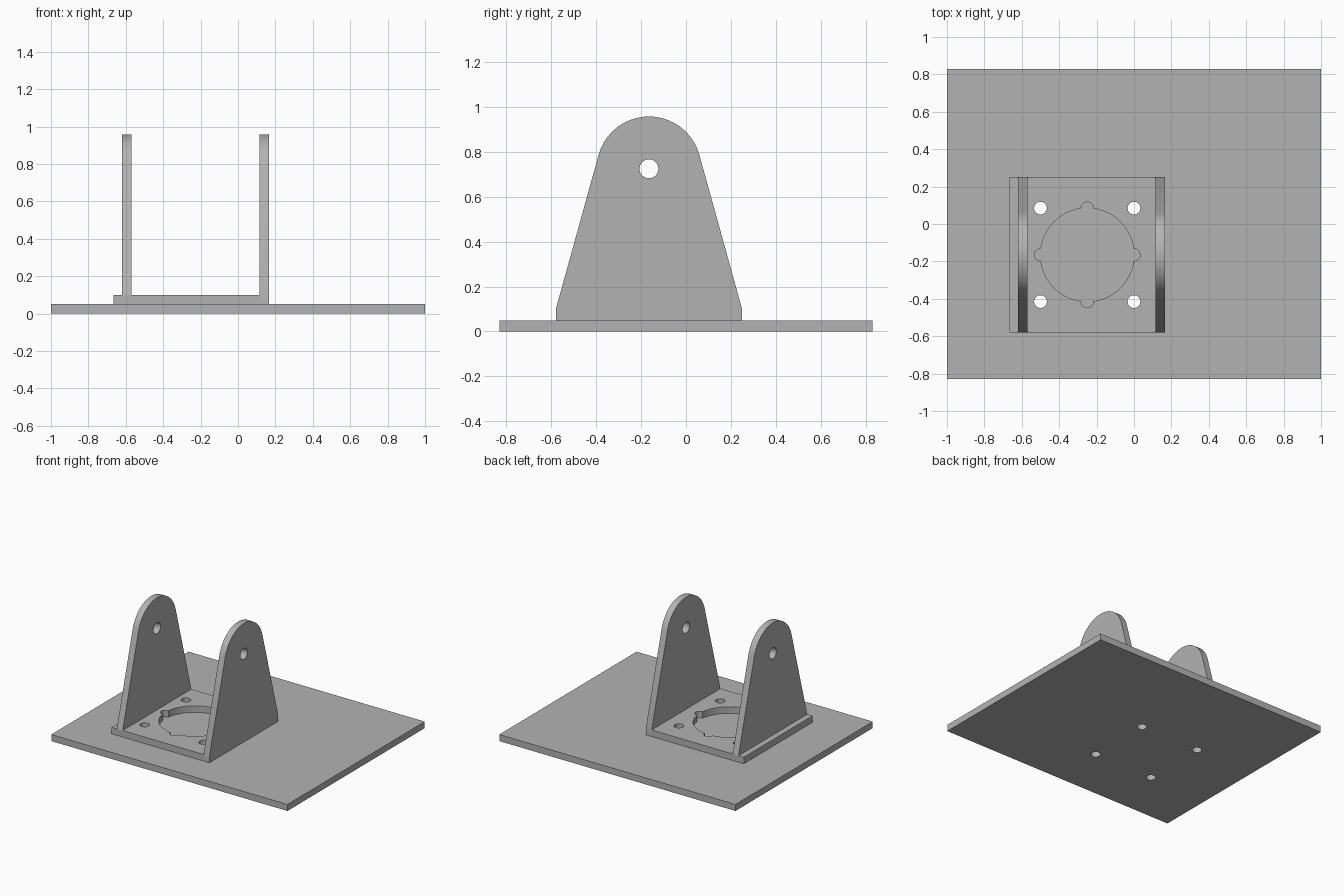
import bpy
import bmesh
from math import asin, cos, pi, radians, sin
from mathutils import Matrix, Vector

cube = bpy.data.objects.get("Cube")
if cube:
    bpy.data.objects.remove(cube, do_unlink=True)

grey = bpy.data.materials.new("plain grey")
grey.use_nodes = True
colour = (0.45, 0.45, 0.45, 1)
grey.diffuse_color = colour
grey.node_tree.nodes["Principled BSDF"].inputs["Base Color"].default_value = colour

CX, CY = -0.25, -0.165      # centre of the flange bore
T = 0.05                    # sheet thickness
HALF = 0.415                # half depth of the bracket


def arc(cx, cy, r, start, end, n):
    return [(cx + r * cos(start + (end - start) * i / n),
             cy + r * sin(start + (end - start) * i / n)) for i in range(n + 1)]


def circle(cx, cy, r, n=32):
    return arc(cx, cy, r, 0, 2 * pi, n)[:-1]


def rectangle(x0, x1, y0, y1):
    return [(x0, y0), (x1, y0), (x1, y1), (x0, y1)]


def sheet(name, loops, matrix):
    """Fill an outline with its holes, thicken it and place it."""
    bm = bmesh.new()
    for loop in loops:
        verts = [bm.verts.new((u, v, 0)) for u, v in loop]
        for a, b in zip(verts, verts[1:] + verts[:1]):
            bm.edges.new((a, b))
    bmesh.ops.triangle_fill(bm, use_beauty=True, use_dissolve=False,
                            edges=bm.edges[:], normal=Vector((0, 0, 1)))
    grown = bmesh.ops.extrude_face_region(bm, geom=bm.faces[:], use_keep_orig=True)
    top = [g for g in grown["geom"] if isinstance(g, bmesh.types.BMVert)]
    bmesh.ops.translate(bm, verts=top, vec=(0, 0, T))
    bmesh.ops.transform(bm, matrix=matrix, verts=bm.verts[:])
    bmesh.ops.recalc_face_normals(bm, faces=bm.faces[:])
    mesh = bpy.data.meshes.new(name)
    bm.to_mesh(mesh)
    bm.free()
    mesh.materials.append(grey)
    obj = bpy.data.objects.new(name, mesh)
    bpy.context.collection.objects.link(obj)
    bpy.ops.object.select_all(action="DESELECT")
    obj.select_set(True)
    bpy.context.view_layer.objects.active = obj
    bpy.ops.object.shade_smooth_by_angle(angle=radians(30))


# Four bolt holes shared by both plates
bolts = [circle(CX + sx * 0.25, CY + sy * 0.25, 0.034)
         for sx in (-1, 1) for sy in (-1, 1)]

# Central bore with a round notch on each axis
R, NOTCH = 0.25, 0.033
half = asin(NOTCH / (2 * R))
bore = []
for k in range(4):
    a = k * pi / 2
    bore += arc(CX + R * cos(a), CY + R * sin(a), NOTCH,
                a - pi / 2 - half, a + pi / 2 + half, 12)
    bore += arc(CX, CY, R, a + 2 * half, a + pi / 2 - 2 * half, 14)[1:-1]

# Base plate and bracket floor
sheet("base_plate", [rectangle(-1, 1, -0.83, 0.83)] + bolts, Matrix())
sheet("bracket_floor",
      [rectangle(-0.665, 0.115, CY - HALF, CY + HALF), bore] + bolts,
      Matrix.Translation((0, 0, T)))

# Upright lugs: tapered sides, rounded top and a pin hole
to_side = Matrix(((0, 0, 1, 0), (1, 0, 0, 0), (0, 1, 0, 0), (0, 0, 0, 1)))
PIN_Z = 0.725
lean = radians(15.4)
for name, x, bottom in (("right_lug", -0.62, 2 * T), ("left_lug", 0.115, T)):
    outline = [(CY + HALF, 2 * T)]
    outline += arc(CY, PIN_Z, 0.233, lean, pi - lean, 28)
    outline.append((CY - HALF, 2 * T))
    if bottom < 2 * T:
        outline += [(CY - HALF, bottom), (CY + HALF, bottom)]
    sheet(name, [outline, circle(CY, PIN_Z, 0.042)],
          Matrix.Translation((x, 0, 0)) @ to_side)
